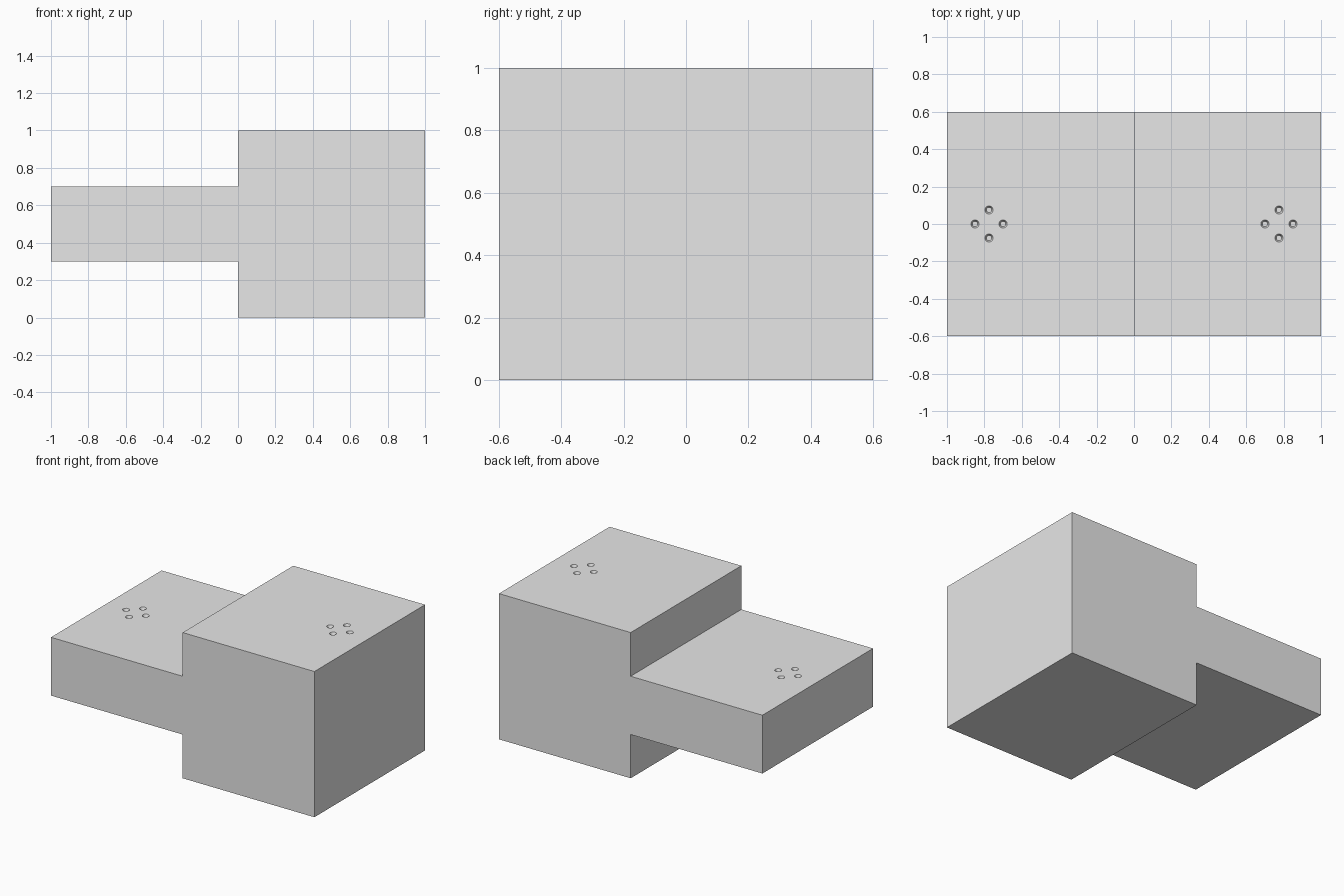
import bpy, bmesh
from mathutils import Matrix

cube = bpy.data.objects.get("Cube")
if cube:
    bpy.data.objects.remove(cube, do_unlink=True)

grey = bpy.data.materials.new("light grey")
grey.use_nodes = True
colour = (0.8, 0.8, 0.8, 1)
grey.diffuse_color = colour
grey.node_tree.nodes["Principled BSDF"].inputs["Base Color"].default_value = colour


def make_object(name, bm):
    bmesh.ops.recalc_face_normals(bm, faces=bm.faces)
    mesh = bpy.data.meshes.new(name)
    bm.to_mesh(mesh)
    bm.free()
    mesh.materials.append(grey)
    obj = bpy.data.objects.new(name, mesh)
    bpy.context.collection.objects.link(obj)
    return obj


# Stepped body: side profile extruded from front to back
profile = [(-1, 0.3), (0, 0.3), (0, 0), (1, 0), (1, 1), (0, 1), (0, 0.7), (-1, 0.7)]
bm = bmesh.new()
face = bm.faces.new([bm.verts.new((x, -0.6, z)) for x, z in profile])
extruded = bmesh.ops.extrude_face_region(bm, geom=[face])["geom"]
bmesh.ops.translate(bm, vec=(0, 1.2, 0),
                    verts=[v for v in extruded if isinstance(v, bmesh.types.BMVert)])
body = make_object("stepped_body", bm)

# Tapered pits: a diamond of four on each top surface
depth, offset = 0.02, 0.075
bm = bmesh.new()
for cx, top in ((-0.775, 0.7), (0.775, 1.0)):
    for dx, dy in ((1, 0), (-1, 0), (0, 1), (0, -1)):
        bmesh.ops.create_cone(
            bm, cap_ends=True, segments=24, radius1=0.014, radius2=0.03, depth=2 * depth,
            matrix=Matrix.Translation((cx + dx * offset, dy * offset, top)))
cutter = make_object("pit_cutter", bm)
cutter.hide_render = True

cut = body.modifiers.new("pits", "BOOLEAN")
cut.operation = "DIFFERENCE"
cut.solver = "EXACT"
cut.object = cutter

# Bake the pits into the body and drop the cutter
bpy.ops.object.select_all(action="DESELECT")
body.select_set(True)
bpy.context.view_layer.objects.active = body
bpy.ops.object.modifier_apply(modifier=cut.name)
bpy.data.objects.remove(cutter, do_unlink=True)
bpy.ops.object.shade_smooth_by_angle()
